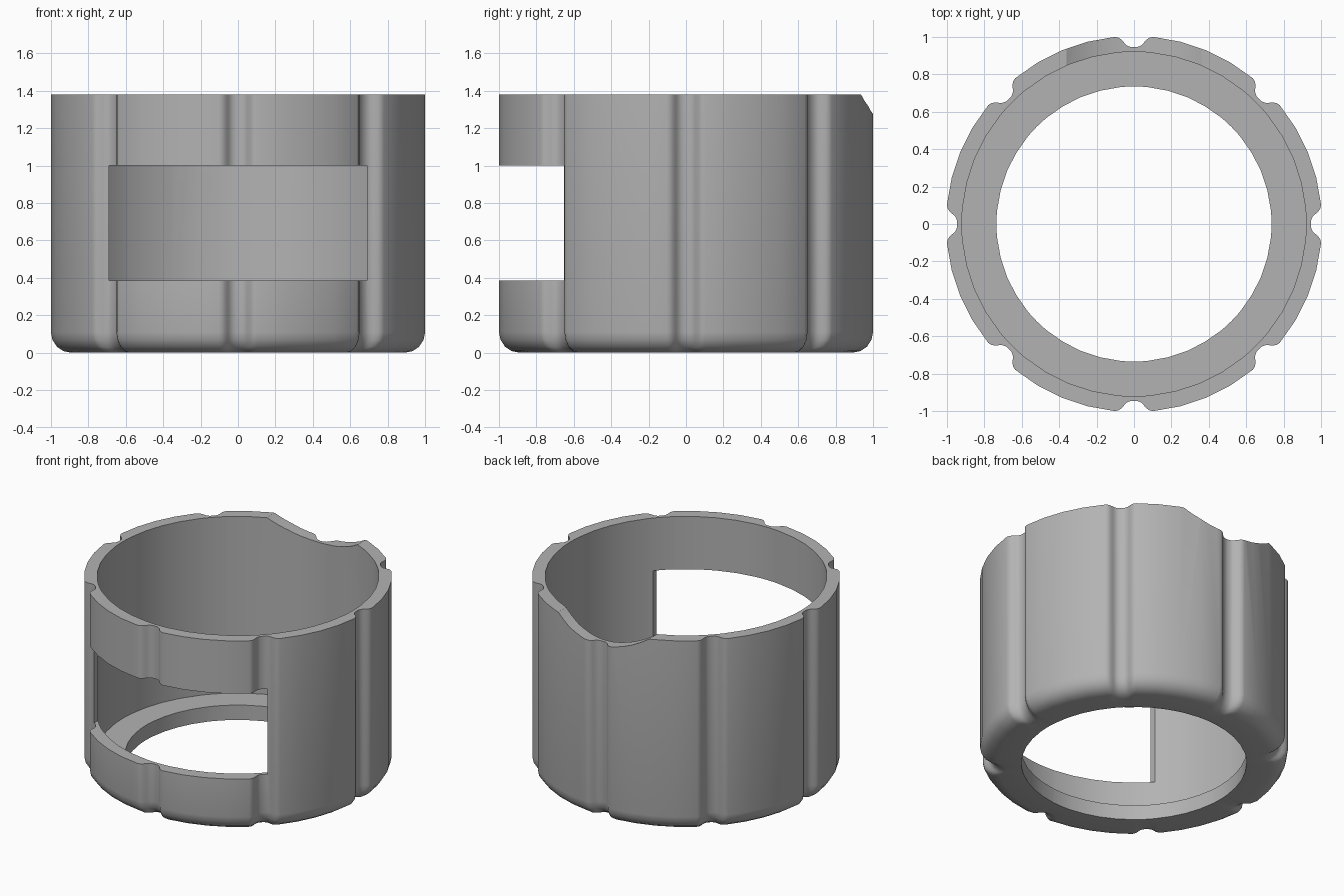
import bpy, bmesh
from math import radians, cos, sin, pi

cube = bpy.data.objects.get("Cube")
if cube:
    bpy.data.objects.remove(cube, do_unlink=True)

HEIGHT, BORE, HOLE, FLOOR, ROUND = 1.38, 0.92, 0.735, 0.107, 0.11

grey = bpy.data.materials.new("satin_grey")
grey.use_nodes = True
grey.diffuse_color = (0.45, 0.45, 0.45, 1)
grey.node_tree.nodes["Principled BSDF"].inputs["Base Color"].default_value = grey.diffuse_color


def finish(bm, name):
    bmesh.ops.recalc_face_normals(bm, faces=bm.faces)
    mesh = bpy.data.meshes.new(name)
    bm.to_mesh(mesh)
    bm.free()
    mesh.materials.append(grey)
    obj = bpy.data.objects.new(name, mesh)
    bpy.context.collection.objects.link(obj)
    return obj


# Outline: eight lobes separated by rounded grooves (degrees, radius)
half_groove = [(1.3, 0.947), (2.4, 0.956), (3.1, 0.97), (3.9, 0.988), (4.8, 1.0), (5.9, 1.005)]
groove = [(-a, r) for a, r in reversed(half_groove)] + [(0, 0.945)] + half_groove
lobe = [(22.5 + d, 1.005) for d in (-8.25, 0, 8.25)]
outline = [(radians(45 * i + a), r) for i in range(8) for a, r in groove + lobe]


def ring(bm, z, radius):
    return [bm.verts.new((radius(r) * cos(a), radius(r) * sin(a), z)) for a, r in outline]


# Sleeve: rounded bottom edge, grooved wall, bore and floor flange
bm = bmesh.new()
rings = []
for step in range(5):
    t = step / 4 * pi / 2
    rings.append(ring(bm, ROUND * (1 - cos(t)), lambda r: r - ROUND * (1 - sin(t))))
rings.append(ring(bm, HEIGHT, lambda r: r))
for z, rad in ((HEIGHT, BORE), (FLOOR, BORE), (FLOOR, HOLE), (0, HOLE)):
    rings.append(ring(bm, z, lambda r: rad))
count = len(outline)
for lower, upper in zip(rings, rings[1:] + rings[:1]):
    for i in range(count):
        j = (i + 1) % count
        bm.faces.new((lower[i], lower[j], upper[j], upper[i]))
sleeve = finish(bm, "sleeve")


def prism(name, points, y0, y1):
    """Extrude an x-z polygon along y."""
    bm = bmesh.new()
    face = bm.faces.new([bm.verts.new((x, y0, z)) for x, z in points])
    ext = bmesh.ops.extrude_face_region(bm, geom=[face])
    moved = [v for v in ext["geom"] if isinstance(v, bmesh.types.BMVert)]
    bmesh.ops.translate(bm, verts=moved, vec=(0, y1 - y0, 0))
    return finish(bm, name)


# Front window and the shallow arched dip in the back rim
window = prism("window_cutter", [(-0.69, 0.385), (0.69, 0.385), (0.69, 1.0), (-0.69, 1.0)], -1.5, -0.3)
R, depth = 0.65, 0.11
arc = [(R * cos(k * pi / 32), HEIGHT - depth + R + R * sin(k * pi / 32)) for k in range(64)]
dip = prism("rim_dip_cutter", arc, 0.5, 1.5)

bpy.context.view_layer.objects.active = sleeve
sleeve.select_set(True)
for cutter in (window, dip):
    cutter.hide_render = True
    mod = sleeve.modifiers.new(cutter.name, "BOOLEAN")
    mod.operation = "DIFFERENCE"
    mod.solver = "EXACT"
    mod.object = cutter
    bpy.ops.object.modifier_apply(modifier=mod.name)
    bpy.data.objects.remove(cutter, do_unlink=True)

bpy.ops.object.shade_smooth_by_angle(angle=radians(32))
